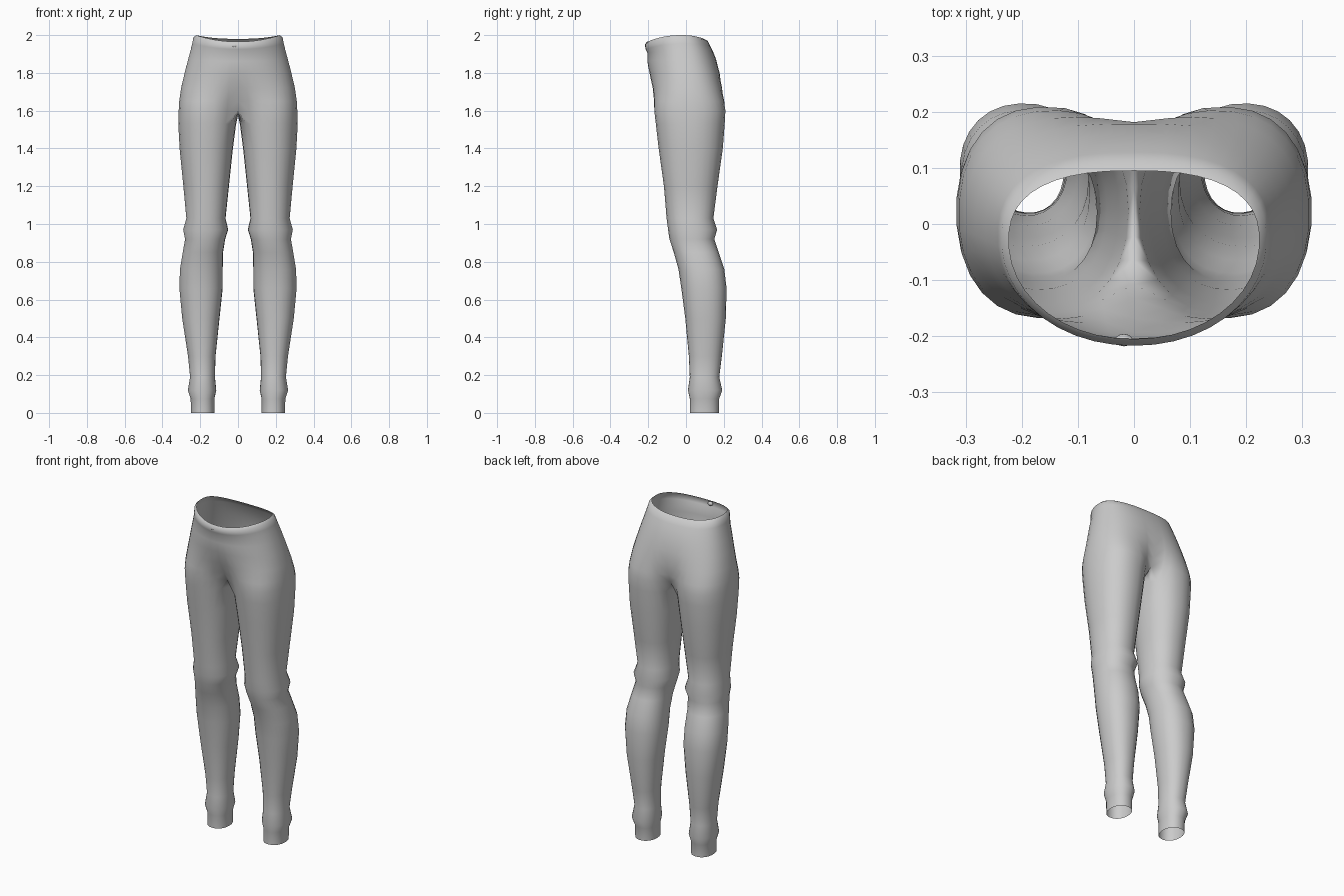
import bpy, bmesh, math

if "Cube" in bpy.data.objects:
    bpy.data.objects.remove(bpy.data.objects["Cube"])

OUTER, INNER = 21, 6                     # segments around the outside / inside of a leg
SEGS = OUTER + INNER
GAP = math.radians(50)                   # how far the outer arc wraps to the inside

# z, half width, front y, back y, blend towards thigh shape, front dip, back dip
HIPS = [
    (2.000, .223, -.205, .095, 0, .035, .020),
    (1.988, .236, -.217, .114, 0, .035, .018),
    (1.955, .243, -.214, .128, 0, .030, .012),
    (1.925, .250, -.204, .140, 0, .020, .005),
    (1.870, .265, -.205, .160, 0, .008, 0),
    (1.800, .283, -.198, .182, .08, 0, 0),
    (1.720, .302, -.186, .200, .30, 0, 0),
    (1.650, .312, -.176, .209, .70, 0, 0),
    (1.600, .315, -.168, .209, 1, 0, 0),
]

# z, inner x, outer x, front y, back y
LEG = [
    (1.53, .010, .317, -.160, .205), (1.40, .027, .310, -.145, .195),
    (1.20, .048, .290, -.117, .167), (1.03, .066, .274, -.103, .145),
    (0.97, .052, .291, -.095, .165), (0.92, .068, .281, -.088, .150),
    (0.85, .079, .293, -.065, .173), (0.76, .081, .308, -.040, .203),
    (0.66, .081, .311, -.025, .215), (0.50, .098, .296, -.004, .211),
    (0.30, .119, .265, .015, .190), (0.19, .122, .254, .020, .176),
    (0.12, .115, .266, .010, .192), (0.075, .125, .251, .020, .176),
    (0.00, .125, .249, .020, .174),
]


def power(v, n):
    return math.copysign(abs(v) ** (2 / n), v)


def leg_point(i, x0, x1, yf, yb, n=2.2):
    t = -GAP + i * 2 * math.pi / SEGS
    return ((x0 + x1) / 2 + (x1 - x0) / 2 * power(math.sin(t), n),
            (yf + yb) / 2 - (yb - yf) / 2 * power(math.cos(t), n))


def hip_point(i, row):
    z, w, yf, yb, blend, dip_f, dip_b = row
    t = math.pi * i / OUTER
    s, c = math.sin(t), math.cos(t)
    mid = -.03 + .04 * min(1, (2 - z) / .3)
    n = 2.05 if c > 0 else 2.5
    x = w * power(s, n)
    y = mid - power(c, n) * ((mid - yf) if c > 0 else (yb - mid))
    lx, ly = leg_point(i, 0, w, yf, yb, 2.3)
    x, y = x + (lx - x) * blend, y + (ly - y) * blend
    if i in (0, OUTER):
        x = 0
    z -= (dip_f if c > 0 else dip_b) * c * c
    return x, y, z


bm = bmesh.new()

# Hips: half rings from the front seam round to the back seam
rings = [[bm.verts.new(hip_point(i, r)) for i in range(OUTER + 1)] for r in HIPS]
for a, b in zip(rings, rings[1:]):
    for i in range(OUTER):
        bm.faces.new((a[i], b[i], b[i + 1], a[i + 1]))

# Crotch seam: closes the last half ring into a full leg ring
last = rings[-1]
front, back = last[0].co.copy(), last[-1].co.copy()
seam = []
for k in range(1, INNER):
    p = back.lerp(front, k / INNER)
    p.z -= .025 * math.sin(math.pi * k / INNER)
    seam.append(bm.verts.new(p))
ring = last + seam

# Leg: full rings from thigh to cuff
for z, x0, x1, yf, yb in LEG:
    nxt = [bm.verts.new((*leg_point(i, x0, x1, yf, yb), z)) for i in range(SEGS)]
    for i in range(SEGS):
        j = (i + 1) % SEGS
        bm.faces.new((ring[i], nxt[i], nxt[j], ring[j]))
    ring = nxt
bmesh.ops.recalc_face_normals(bm, faces=bm.faces)
# Keep the open shell facing outwards
bm.faces.ensure_lookup_table()
side = max(bm.faces, key=lambda f: f.calc_center_median().x)
if side.normal.x < 0:
    bmesh.ops.reverse_faces(bm, faces=bm.faces)

mesh = bpy.data.meshes.new("leggings")
bm.to_mesh(mesh)
bm.free()
leggings = bpy.data.objects.new("leggings", mesh)
bpy.context.collection.objects.link(leggings)

grey = bpy.data.materials.new("grey fabric")
grey.diffuse_color = (.6, .6, .6, 1)
grey.use_nodes = True
grey.node_tree.nodes["Principled BSDF"].inputs["Base Color"].default_value = grey.diffuse_color
mesh.materials.append(grey)

# Mirror the second leg
mirror = leggings.modifiers.new("mirror", 'MIRROR')
mirror.use_clip = True
mirror.merge_threshold = .0005

# Small fold of fabric at the front of the waistband
bpy.ops.mesh.primitive_uv_sphere_add(segments=12, ring_count=8, radius=1,
                                     location=(-.018, -.207, 1.945))
fold = bpy.context.object
fold.name = "waist_fold"
fold.scale = (.016, .011, .012)
fold.data.materials.append(grey)

# Smooth shading
for ob in (leggings, fold):
    for p in ob.data.polygons:
        p.use_smooth = True
